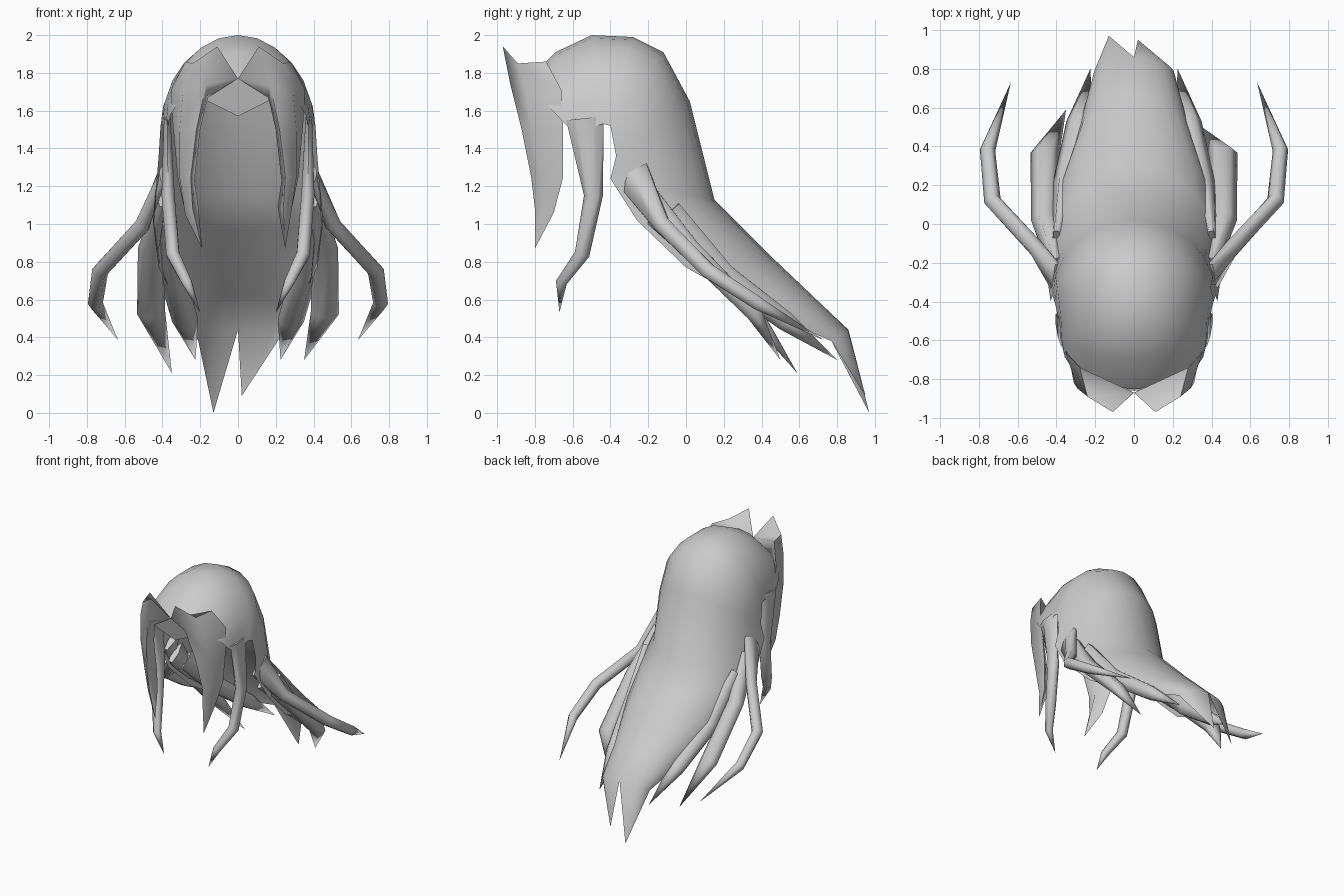
import bpy, bmesh, math
from mathutils import Vector

cube = bpy.data.objects.get("Cube")
if cube:
    bpy.data.objects.remove(cube)

hair = bpy.data.materials.new("hair_grey")
hair.use_nodes = True
GREY = (0.6, 0.6, 0.6, 1)
hair.diffuse_color = GREY
hair.node_tree.nodes["Principled BSDF"].inputs["Base Color"].default_value = GREY


def finish(name, bm, angle=85):
    mesh = bpy.data.meshes.new(name)
    bm.to_mesh(mesh)
    bm.free()
    mesh.materials.append(hair)
    obj = bpy.data.objects.new(name, mesh)
    bpy.context.collection.objects.link(obj)
    bpy.ops.object.select_all(action='DESELECT')
    obj.select_set(True)
    bpy.context.view_layer.objects.active = obj
    bpy.ops.object.shade_smooth_by_angle(angle=math.radians(angle))


def loft(bm, rings, tip):
    """Skin closed rings, cap the start and gather the end into a point."""
    rows = [[bm.verts.new(p) for p in ring] for ring in rings]
    n = len(rows[0])
    for a, b in zip(rows, rows[1:]):
        for i in range(n):
            j = (i + 1) % n
            bm.faces.new((a[i], a[j], b[j], b[i]))
    end = bm.verts.new(tip)
    for i in range(n):
        bm.faces.new((rows[-1][i], rows[-1][(i + 1) % n], end))
    bm.faces.new(rows[0])
    bmesh.ops.recalc_face_normals(bm, faces=bm.faces)


def lock(name, path, tip, side):
    """Tapered lock; path holds x, y, z, half depth, half width along side."""
    pts = [Vector(p[:3]) for p in path] + [Vector(tip)]
    rings = []
    for i, p in enumerate(path):
        way = (pts[i + 1] - pts[max(i - 1, 0)]).normalized()
        u = Vector(side)
        u = (u - way * u.dot(way)).normalized()
        v = way.cross(u)
        ring = []
        for k in range(6):
            a = math.tau * k / 6
            ring.append(pts[i] + u * math.cos(a) * p[4] + v * math.sin(a) * p[3])
        rings.append(ring)
    bm = bmesh.new()
    loft(bm, rings, tip)
    finish(name, bm)


# Crown and swept-back hair: arched sections (top y, z, half width, rim y, z)
sections = [
    (-.85, 1.75, .37, -.63, 1.52), (-.69, 1.91, .385, -.57, 1.51),
    (-.5, 2.0, .39, -.50, 1.51), (-.28, 1.99, .40, -.44, 1.53),
    (-.12, 1.91, .41, -.40, 1.52), (.02, 1.65, .42, -.37, 1.36),
    (.15, 1.13, .43, -.40, 1.24), (.31, .97, .45, -.26, 1.02),
    (.47, .81, .42, .0, .77), (.67, .62, .29, .45, .52),
    (.86, .44, .21, .77, .38)]
STEPS = 12
bm = bmesh.new()
rows = []
for ty, tz, w, ry, rz in sections:
    row = []
    for k in range(STEPS + 1):
        a = math.pi * (k / STEPS - .5)
        c = 1 - math.cos(a)
        row.append(bm.verts.new((w * math.sin(a), ty + (ry - ty) * c, tz + (rz - tz) * c)))
    rows.append(row)
for a, b in zip(rows, rows[1:]):
    for k in range(STEPS):
        bm.faces.new((a[k], b[k], b[k + 1], a[k + 1]))
# Two ragged points at the end of the tail
half = STEPS // 2
for start, tip in ((0, (-.13, .97, 0)), (half, (.02, .95, .09))):
    end = bm.verts.new(tip)
    for k in range(start, start + half):
        bm.faces.new((rows[-1][k], end, rows[-1][k + 1]))
finish("crown_and_tail", bm, 50)

# Forehead point between the two halves of the fringe
bm = bmesh.new()
left, low, right, top = [bm.verts.new(p) for p in (
    (-.18, -.84, 1.66), (0, -.81, 1.57), (.18, -.84, 1.66), (0, -.86, 1.77))]
bm.faces.new((left, low, top))
bm.faces.new((low, right, top))
finish("forehead_point", bm)

# Fringe, locks and strands on both sides
for s, word in ((1, "left"), (-1, "right")):
    bm = bmesh.new()
    rings = [
        [(0, -.87, 1.77), (.11, -.97, 1.94), (.24, -.89, 1.85), (.28, -.74, 1.86)],
        [(.16, -.85, 1.67), (.17, -.93, 1.74), (.29, -.85, 1.71), (.355, -.66, 1.71)],
        [(.2, -.80, 1.5), (.22, -.87, 1.5), (.31, -.82, 1.5), (.345, -.65, 1.53)],
        [(.23, -.72, 1.23), (.25, -.82, 1.25), (.31, -.77, 1.25), (.32, -.65, 1.25)],
        [(.21, -.74, 1.09), (.24, -.80, 1.08), (.28, -.76, 1.05), (.28, -.70, 1.06)]]
    tip = (.19 if s < 0 else .25, -.8, .87)
    loft(bm, [[(s * x, y, z) for x, y, z in r] for r in rings], (s * tip[0],) + tip[1:])
    finish(word + "_fringe", bm)

    def pair(name, path, tip, side):
        lock(word + "_" + name, [(s * p[0],) + p[1:] for p in path],
             (s * tip[0],) + tip[1:], (s * side[0],) + side[1:])

    pair("temple_lock",
         [(.375, -.535, 1.56, .02, .10), (.37, -.49, 1.15, .04, .05),
          (.345, -.55, .84, .04, .04), (.27, -.66, .69, .03, .03)],
         (.2, -.67, .53), (0, 1, 0))
    pair("thin_strand",
         [(.395, -.29, 1.27, .11, .025), (.5, -.13, 1.0, .05, .045),
          (.73, .12, .75, .045, .045), (.755, .38, .58, .04, .04)],
         (.635, .73, .385), (1, 0, 0))
    pair("side_lock",
         [(.4, -.24, 1.15, .1, .03), (.46, .02, .87, .06, .07),
          (.46, .36, .53, .05, .075)],
         (.35, .5, .28) if s > 0 else (.35, .59, .21), (1, 0, 0))
    pair("back_lock",
         [(.40, -.1, 1.05, .1, .025), (.35, .2, .73, .07, .07),
          (.28, .52, .49, .06, .07)],
         (.225, .8, .28), (1, 0, 0))
